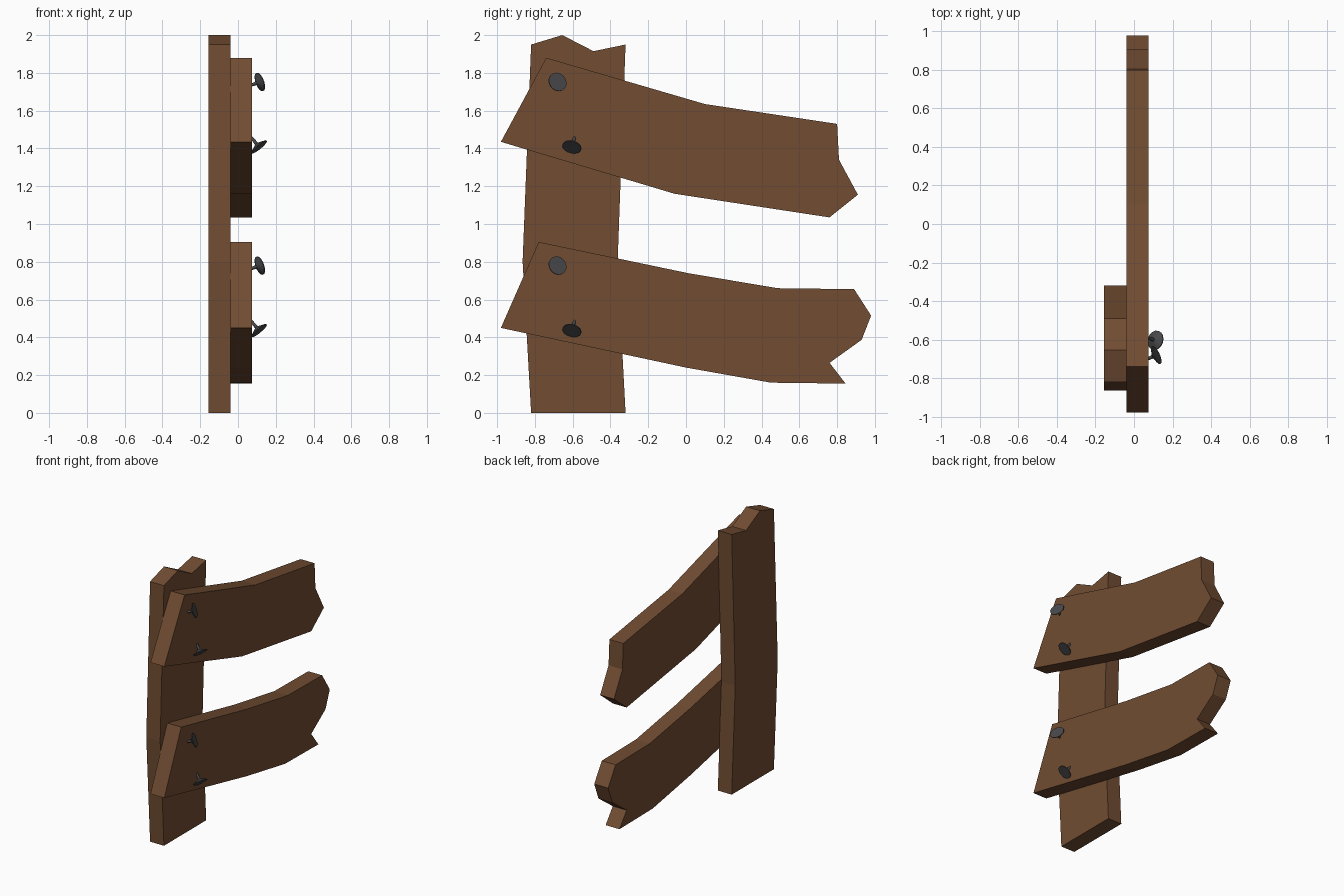
import bpy, bmesh
from math import cos, sin, tau
from mathutils import Vector

if "Cube" in bpy.data.objects:
    bpy.data.objects.remove(bpy.data.objects["Cube"])


def material(name, rgb):
    m = bpy.data.materials.new(name)
    m.diffuse_color = (*rgb, 1)
    m.use_nodes = True
    m.node_tree.nodes["Principled BSDF"].inputs["Base Color"].default_value = m.diffuse_color
    return m


wood = material("wood", (0.165, 0.073, 0.032))
iron = material("iron", (0.065, 0.065, 0.07))


def finish(name, bm, mat):
    bmesh.ops.recalc_face_normals(bm, faces=bm.faces)
    me = bpy.data.meshes.new(name)
    bm.to_mesh(me)
    bm.free()
    me.materials.append(mat)
    ob = bpy.data.objects.new(name, me)
    bpy.context.collection.objects.link(ob)
    return ob


def board(name, outline, x0, x1):
    """Extrude a (y, z) outline from x0 to x1."""
    bm = bmesh.new()
    face = bm.faces.new([bm.verts.new((x0, y, z)) for y, z in outline])
    ext = bmesh.ops.extrude_face_region(bm, geom=[face], use_keep_orig=True)
    moved = [v for v in ext["geom"] if isinstance(v, bmesh.types.BMVert)]
    bmesh.ops.translate(bm, verts=moved, vec=(x1 - x0, 0, 0))
    return finish(name, bm, wood)


def nail(name, centre, axis, sides=16):
    """Lathe a shank with a flared flat head; head centre at 'centre'."""
    bm = bmesh.new()
    rings = []
    for r, t in [(0.004, -0.11), (0.01, -0.022), (0.051, -0.003), (0.051, 0.002)]:
        rings.append([bm.verts.new((r * cos(tau * i / sides), r * sin(tau * i / sides), t))
                      for i in range(sides)])
    for a, b in zip(rings, rings[1:]):
        for i in range(sides):
            j = (i + 1) % sides
            bm.faces.new((a[i], a[j], b[j], b[i]))
    bm.faces.new(rings[0])
    bm.faces.new(rings[-1])
    ob = finish(name, bm, iron)
    ob.rotation_mode = 'QUATERNION'
    ob.rotation_quaternion = Vector(axis).to_track_quat('Z', 'Y')
    ob.location = centre


# Upright post with a splintered top
board("post", [(-0.82, 0), (-0.32, 0), (-0.362, 0.8), (-0.32, 1.95),
               (-0.49, 1.915), (-0.655, 2.0), (-0.82, 1.95), (-0.865, 0.8)],
      -0.155, -0.04)

# Broken rails
board("upper_rail", [(-0.98, 1.435), (-0.06, 1.16), (0.76, 1.035), (0.91, 1.155),
                     (0.81, 1.34), (0.80, 1.53), (0.10, 1.635), (-0.74, 1.88)],
      -0.04, 0.075)
board("lower_rail", [(-0.98, 0.45), (0.0, 0.24), (0.45, 0.16), (0.845, 0.155),
                     (0.76, 0.265), (0.93, 0.387), (0.98, 0.515), (0.89, 0.655),
                     (0.485, 0.66), (0.01, 0.74), (-0.78, 0.905)],
      -0.04, 0.075)

# Two bent nails per rail
for rail, dz in (("upper", 0), ("lower", -0.972)):
    nail(rail + "_rail_top_nail", (0.116, -0.68, 1.752 + dz), (0.86, 0.40, 0.31))
    nail(rail + "_rail_bottom_nail", (0.112, -0.604, 1.408 + dz), (0.62, -0.2, -0.75))
